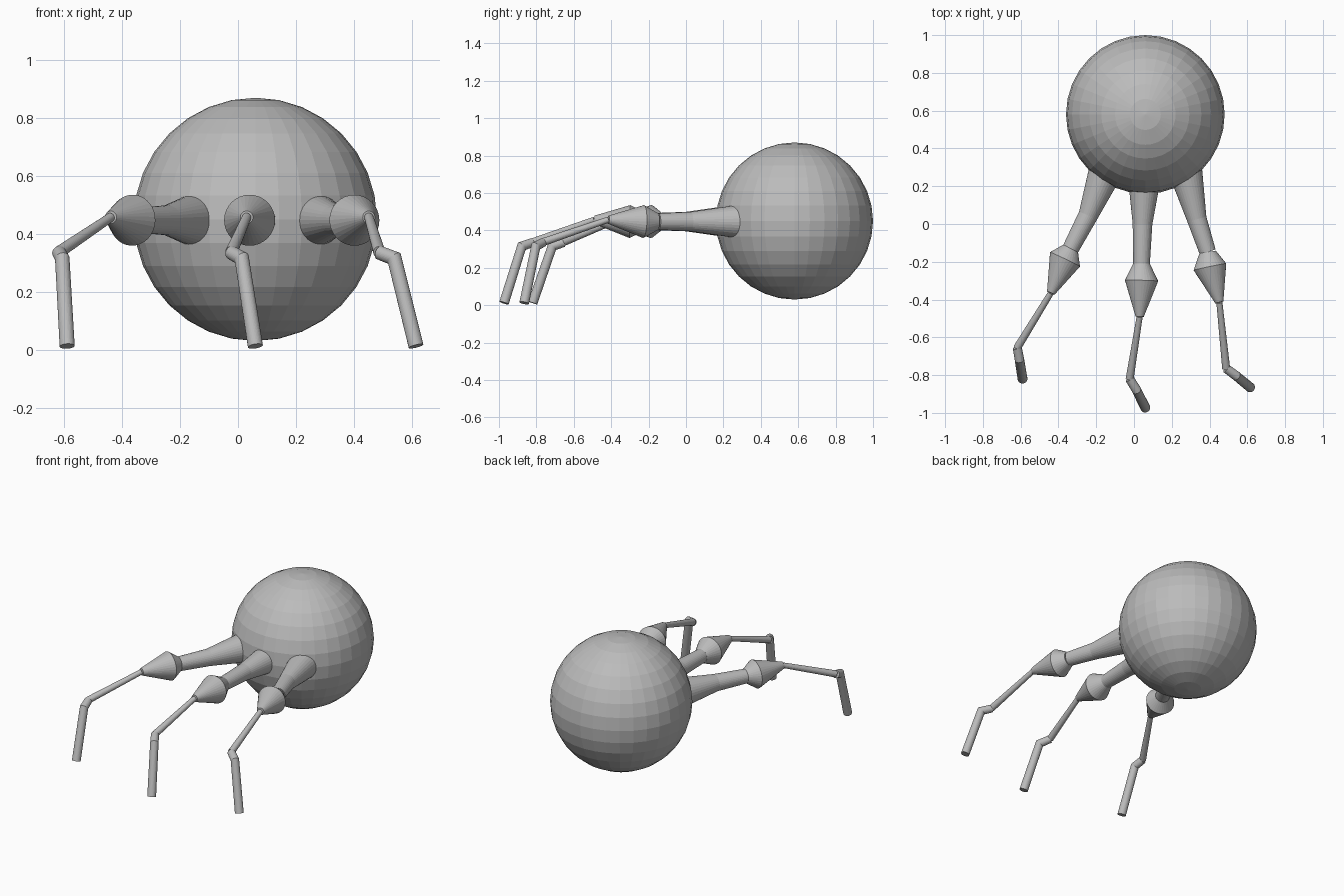
import bpy, bmesh, math
from mathutils import Vector

if "Cube" in bpy.data.objects:
    bpy.data.objects.remove(bpy.data.objects["Cube"])

grey = bpy.data.materials.new("plain grey")
grey.diffuse_color = (0.5, 0.5, 0.5, 1)
grey.use_nodes = True
grey.node_tree.nodes["Principled BSDF"].inputs["Base Color"].default_value = grey.diffuse_color
SIDES = 32


def add_object(name, bm):
    bmesh.ops.recalc_face_normals(bm, faces=bm.faces)
    mesh = bpy.data.meshes.new(name)
    bm.to_mesh(mesh)
    bm.free()
    mesh.materials.append(grey)
    bpy.context.collection.objects.link(bpy.data.objects.new(name, mesh))


def sweep(name, stations):
    """Capped round tube through (x, y, z, radius) stations with mitred bends."""
    pts = [Vector(s[:3]) for s in stations]
    dirs = [(b - a).normalized() for a, b in zip(pts, pts[1:])]
    bm = bmesh.new()
    side = dirs[0].orthogonal().normalized()
    rings = []
    for i, (p, s) in enumerate(zip(pts, stations)):
        d = dirs[max(i - 1, 0)]
        if i > 1:
            side = dirs[i - 2].rotation_difference(d) @ side
        other = d.cross(side)
        t = (d + dirs[min(i, len(dirs) - 1)]).normalized()
        ring = []
        for k in range(SIDES):
            a = 2 * math.pi * k / SIDES
            off = (side * math.cos(a) + other * math.sin(a)) * s[3]
            off -= d * (off.dot(t) / d.dot(t))
            ring.append(bm.verts.new(p + off))
        rings.append(ring)
    for r0, r1 in zip(rings, rings[1:]):
        for k in range(SIDES):
            n = (k + 1) % SIDES
            bm.faces.new((r0[k], r0[n], r1[n], r1[k]))
    bm.faces.new(rings[0])
    bm.faces.new(rings[-1])
    add_object(name, bm)


# Round body
bm = bmesh.new()
bmesh.ops.create_uvsphere(bm, u_segments=32, v_segments=16, radius=0.42)
bmesh.ops.translate(bm, verts=bm.verts, vec=(0.06, 0.58, 0.45))
add_object("body", bm)

# Plan positions: root, waist, neck, collar, tip, knee, ankle, foot
H = 0.447
legs = {
    "left": [(-0.155, 0.27), (-0.243, 0.045), (-0.335, -0.13), (-0.365, -0.187),
             (-0.44, -0.365), (-0.618, -0.655), (-0.607, -0.715), (-0.59, -0.82)],
    "middle": [(0.055, 0.25), (0.045, 0.0), (0.04, -0.21), (0.04, -0.30),
               (0.03, -0.49), (-0.023, -0.82), (0.013, -0.878), (0.06, -0.973)],
    "right": [(0.275, 0.27), (0.333, 0.025), (0.39, -0.148), (0.402, -0.227),
              (0.452, -0.415), (0.488, -0.765), (0.54, -0.803), (0.615, -0.865)],
}
for name, p in legs.items():
    root, waist, neck, collar, tip, knee, ankle, foot = p
    # Upper leg: flared root, slim waist
    sweep(name + "_upper_leg", [(*root, H, 0.088), (*waist, H, 0.052), (*neck, H, 0.044)])
    # Double-cone joint
    sweep(name + "_leg_joint", [(*neck, H, 0.044), (*collar, H, 0.088), (*tip, 0.457, 0.022)])
    # Thin lower leg, bent ankle and foot
    sweep(name + "_lower_leg", [(*tip, 0.457, 0.016), (*knee, 0.337, 0.021)])
    sweep(name + "_foot", [(*knee, 0.335, 0.024), (*ankle, 0.315, 0.025), (*foot, 0.012, 0.026)])
